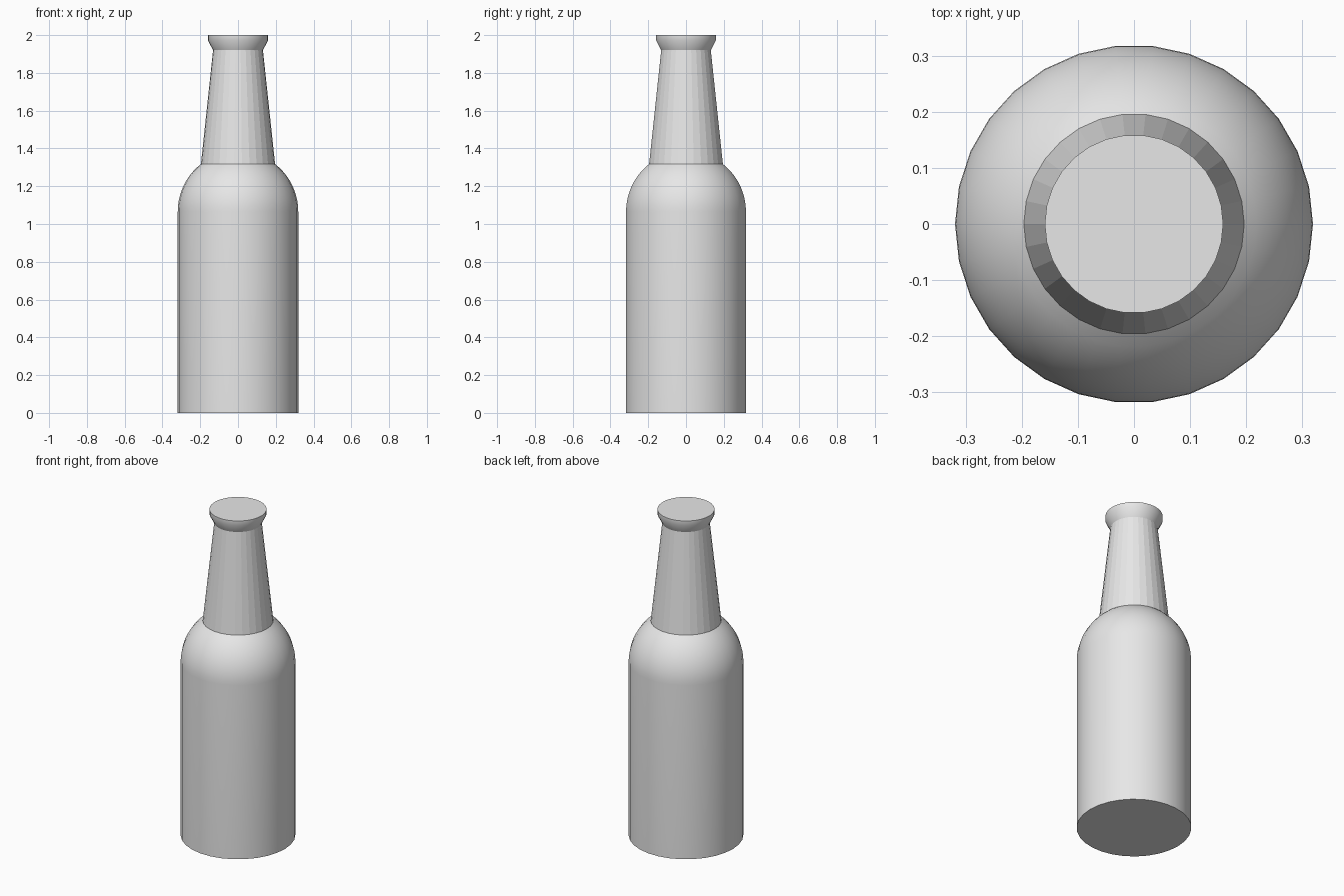
import bpy
import bmesh
from math import sin, cos, pi, radians

cube = bpy.data.objects.get("Cube")
if cube:
    bpy.data.objects.remove(cube, do_unlink=True)

SIDES = 30
RADIUS = 0.319
SHOULDER_Z = 1.066

grey = bpy.data.materials.new("plain grey")
grey.use_nodes = True
grey.diffuse_color = (0.8, 0.8, 0.8, 1)
grey.node_tree.nodes["Principled BSDF"].inputs["Base Color"].default_value = (0.8, 0.8, 0.8, 1)


def lathe(name, profile, cap_bottom=False, cap_top=False, smooth=False):
    """Turn a (radius, height) profile, listed upwards, around the z axis."""
    bm = bmesh.new()
    rings = []
    for r, z in profile:
        rings.append([bm.verts.new((r * cos(2 * pi * i / SIDES), r * sin(2 * pi * i / SIDES), z))
                      for i in range(SIDES)])
    for low, high in zip(rings, rings[1:]):
        for i in range(SIDES):
            j = (i + 1) % SIDES
            bm.faces.new((low[i], low[j], high[j], high[i]))
    if cap_bottom:
        bm.faces.new(rings[0][::-1])
    if cap_top:
        bm.faces.new(rings[-1])
    mesh = bpy.data.meshes.new(name)
    bm.to_mesh(mesh)
    bm.free()
    mesh.materials.append(grey)
    obj = bpy.data.objects.new(name, mesh)
    bpy.context.collection.objects.link(obj)
    if smooth:
        bpy.ops.object.select_all(action="DESELECT")
        obj.select_set(True)
        bpy.context.view_layer.objects.active = obj
        bpy.ops.object.shade_smooth_by_angle(angle=radians(30))
    return obj


# Body: straight wall with a domed shoulder, cut off where the neck begins
STEPS = 10
dome = [(RADIUS * cos(radians(52) * i / STEPS), SHOULDER_Z + RADIUS * sin(radians(52) * i / STEPS))
        for i in range(STEPS + 1)]
lathe("bottle_body", [(RADIUS, 0)] + dome, cap_bottom=True, smooth=True)

# Neck: tapered tube with a flared, closed lip
lathe("bottle_neck", [(dome[-1][0], dome[-1][1]), (0.132, 1.92)])
lathe("bottle_lip", [(0.132, 1.92), (0.159, 1.972), (0.159, 2)], cap_top=True, smooth=True)
